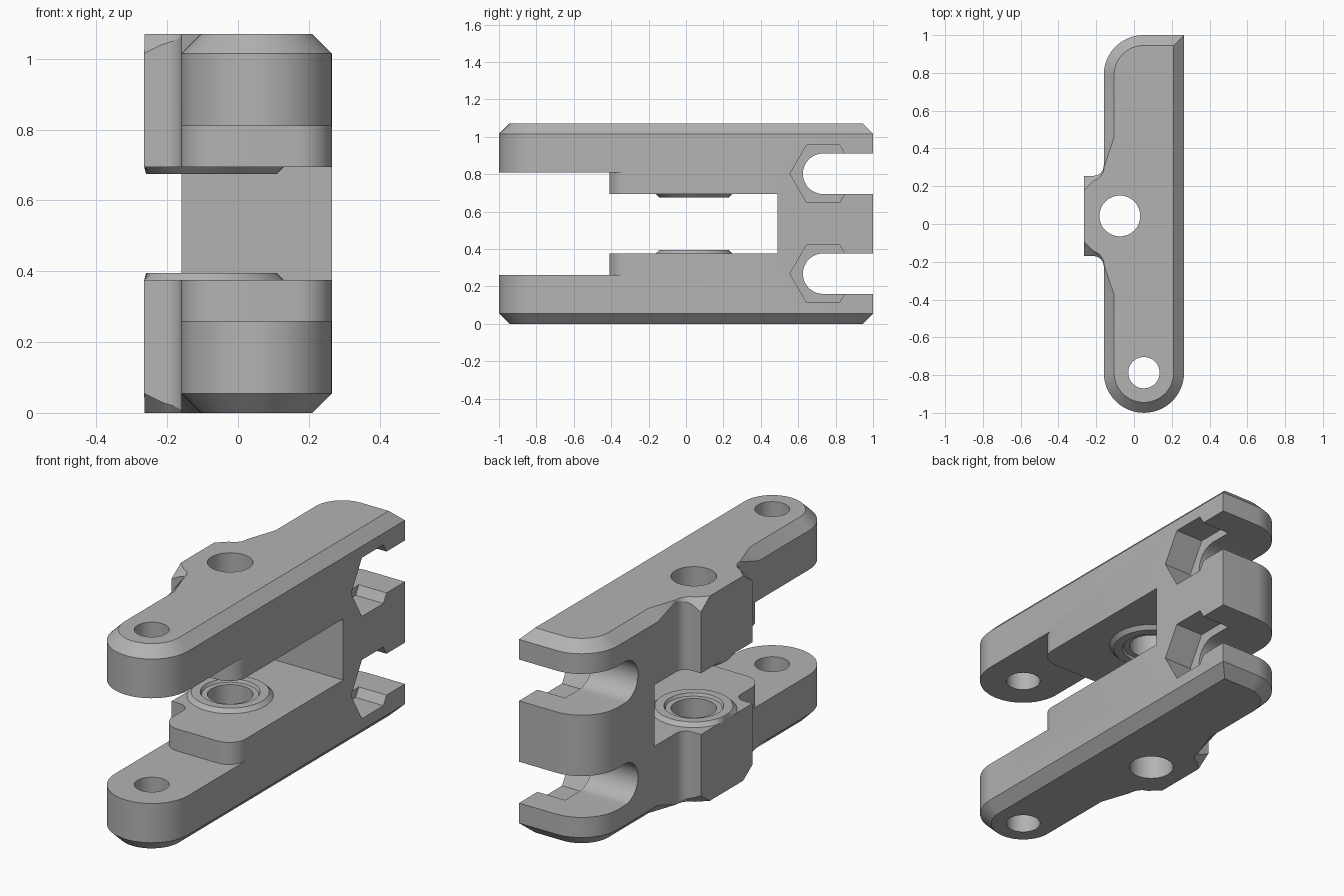
import bpy, bmesh
from math import sin, cos, pi, radians
from mathutils import Matrix

if "Cube" in bpy.data.objects:
    bpy.data.objects.remove(bpy.data.objects["Cube"])

HEIGHT, CHAMFER = 1.07, 0.055
LEFT, RIGHT, BUMP = -0.16, 0.265, -0.265
PIVOT = (-0.075, 0.0425)
TIP = (0.0525, -0.787)

metal = bpy.data.materials.new("plain grey")
metal.use_nodes = True
metal.diffuse_color = (0.45, 0.45, 0.45, 1)
metal.node_tree.nodes["Principled BSDF"].inputs["Base Color"].default_value = metal.diffuse_color


def arc(cx, cy, r, start, end, n):
    angles = [radians(start + (end - start) * i / n) for i in range(n + 1)]
    return [(cx + r * cos(a), cy + r * sin(a)) for a in angles]


def make(name, bm):
    bmesh.ops.recalc_face_normals(bm, faces=bm.faces)
    mesh = bpy.data.meshes.new(name)
    bm.to_mesh(mesh)
    bm.free()
    mesh.materials.append(metal)
    obj = bpy.data.objects.new(name, mesh)
    bpy.context.collection.objects.link(obj)
    return obj


def loft(name, rings):
    """Skin closed rings of equal length and cap both ends."""
    bm = bmesh.new()
    loops = [[bm.verts.new(p) for p in ring] for ring in rings]
    n = len(loops[0])
    for low, high in zip(loops, loops[1:]):
        for i in range(n):
            j = (i + 1) % n
            bm.faces.new((low[i], low[j], high[j], high[i]))
    bm.faces.new(loops[0][::-1])
    bm.faces.new(loops[-1])
    return make(name, bm)


def prism_z(name, points, z0, z1):
    return loft(name, [[(x, y, z) for x, y in points] for z in (z0, z1)])


def prism_x(name, points, x0, x1):
    return loft(name, [[(x, y, z) for y, z in points] for x in (x0, x1)])


# Outline entries: outer point, chamfered point, chamfer drop
def rounded(cx, cy, r, start, end, n):
    return [(o, i, CHAMFER) for o, i in zip(arc(cx, cy, r, start, end, n),
                                            arc(cx, cy, r - CHAMFER, start, end, n))]


outline = rounded(*TIP, 0.2125, 180, 360, 32)
outline.append(((RIGHT, 1), (RIGHT - CHAMFER, 1 - CHAMFER), CHAMFER))
outline += rounded(0.05, 0.79, 0.21, 90, 180, 16)

# Pivot bump: chamfer fades out at its concave fillets
half = [((LEFT, 0.46), (LEFT + CHAMFER, 0.46), CHAMFER)]
fillet = arc(-0.215, 0.31, 0.055, 0, -90, 8)
for k, (x, y) in enumerate(fillet):
    t = k / 8
    half.append(((x, y), (x + 0.003, y - 0.003 - 0.022 * t), 0.004 + 0.026 * t))
half.append(((BUMP, 0.255), (BUMP + 0.001, 0.18), CHAMFER))


def flip(p):
    return p[0], 2 * PIVOT[1] - p[1]


outline += half + [(flip(o), flip(i), d) for o, i, d in reversed(half)]
body = loft("bracket_body", [
    [(*i, 0) for o, i, d in outline],
    [(*o, d) for o, i, d in outline],
    [(*o, HEIGHT - d) for o, i, d in outline],
    [(*i, HEIGHT) for o, i, d in outline]])

# Gap between the arms, and the deeper step around the rounded pads
cutters = [prism_x("arm_gap", [(-1.2, 0.375), (0.49, 0.375), (0.49, 0.695), (-1.2, 0.695)], -0.5, 0.5)]
step = [(-0.5, -1.2), (0.5, -1.2), (0.5, -0.31)]
step += arc(0.166, -0.31, 0.1, 0, -90, 12) + arc(-0.061, -0.31, 0.1, 270, 180, 12)
step.append((-0.5, -0.31))
cutters.append(prism_z("pad_step", step, 0.26, 0.81))

# Vertical through holes
for name, centre, r in (("pivot_hole", PIVOT, 0.108), ("tip_hole", TIP, 0.083)):
    cutters.append(prism_z(name, arc(*centre, r, 0, 360, 48)[:-1], -0.2, 1.3))

# Open bolt slots with hexagonal nut pockets
for z in (0.268, 0.802):
    slot = arc(0.733, z, 0.108, 90, 270, 24) + [(1.2, z - 0.108), (1.2, z + 0.108)]
    cutters.append(prism_x("bolt_slot", slot, -0.5, 0.5))
    cutters.append(prism_x("nut_pocket", arc(0.733, z, 0.177, 0, 360, 6)[:-1], RIGHT - 0.16, 0.5))

bpy.context.view_layer.objects.active = body
for cutter in cutters:
    cutter.hide_render = True
    mod = body.modifiers.new(cutter.name, "BOOLEAN")
    mod.operation, mod.solver, mod.object = "DIFFERENCE", "EXACT", cutter
    bpy.ops.object.modifier_apply(modifier=mod.name)
    bpy.data.objects.remove(cutter)

# Raised bearing rings on the facing pads
profile = [(0.108, -0.01), (0.205, -0.01), (0.205, 0), (0.185, 0.02),
           (0.142, 0.02), (0.135, 0.006), (0.108, 0.006)]
parts = [body]
for name, z, side in (("lower_bearing_ring", 0.375, 1), ("upper_bearing_ring", 0.695, -1)):
    bm = bmesh.new()
    verts = [bm.verts.new((r, 0, h * side)) for r, h in profile]
    edges = [bm.edges.new((verts[i - 1], verts[i])) for i in range(len(verts))]
    bmesh.ops.spin(bm, geom=verts + edges, axis=(0, 0, 1), cent=(0, 0, 0),
                   angle=2 * pi, steps=48, use_merge=True)
    bmesh.ops.remove_doubles(bm, verts=bm.verts, dist=0.0001)
    bm.transform(Matrix.Translation((*PIVOT, z)))
    for v in bm.verts:
        v.co.x = max(v.co.x, BUMP)
    parts.append(make(name, bm))

bpy.ops.object.select_all(action="DESELECT")
for part in parts:
    part.select_set(True)
bpy.ops.object.shade_smooth_by_angle(angle=radians(25))
